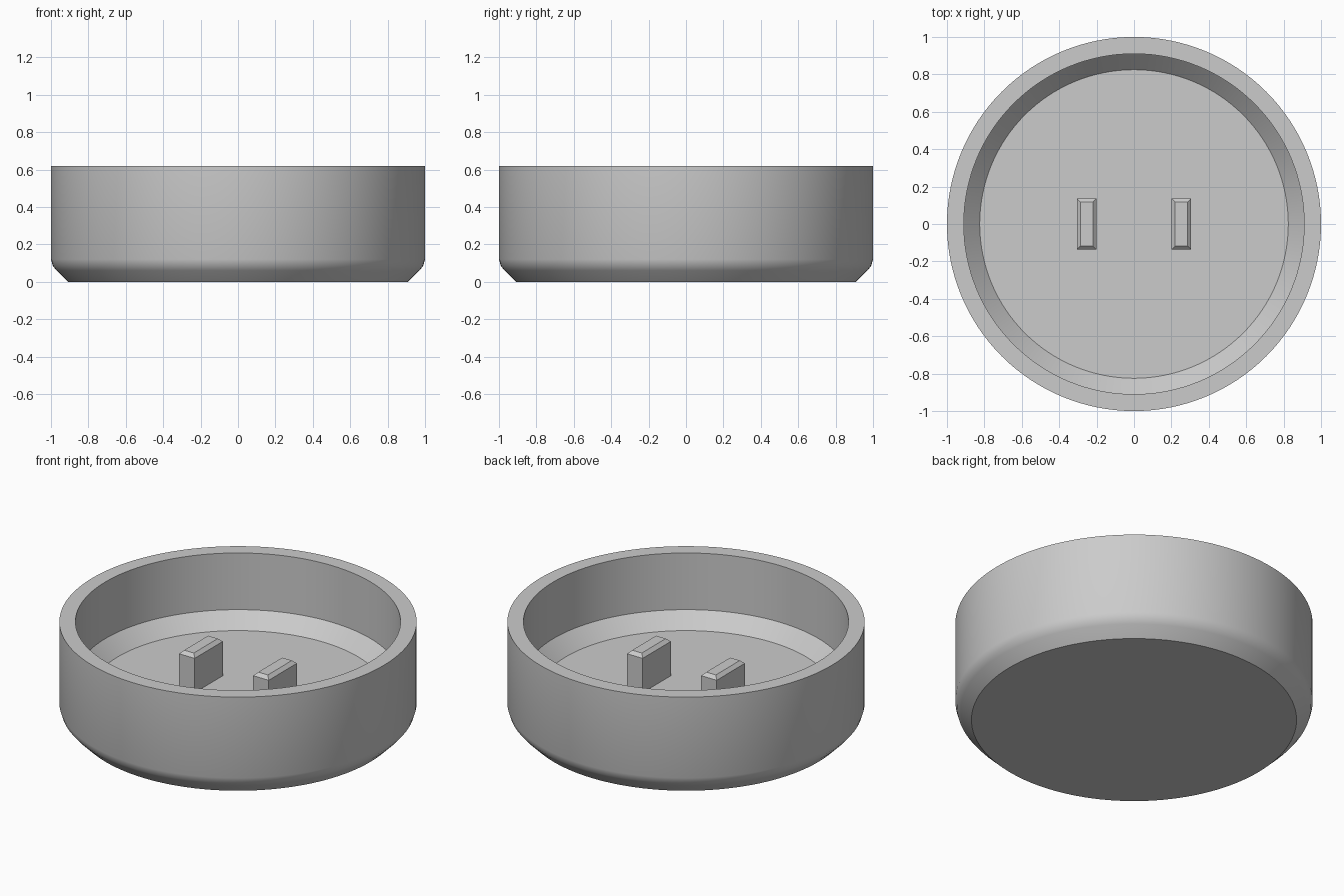
import bpy, bmesh, math
from mathutils import Matrix

cube = bpy.data.objects.get("Cube")
if cube:
    bpy.data.objects.remove(cube, do_unlink=True)

grey = bpy.data.materials.new("plain_grey")
grey.use_nodes = True
colour = (0.6, 0.6, 0.6, 1)
grey.diffuse_color = colour
grey.node_tree.nodes["Principled BSDF"].inputs["Base Color"].default_value = colour


def make_object(name, bm):
    bmesh.ops.recalc_face_normals(bm, faces=bm.faces)
    mesh = bpy.data.meshes.new(name)
    bm.to_mesh(mesh)
    bm.free()
    mesh.materials.append(grey)
    obj = bpy.data.objects.new(name, mesh)
    bpy.context.collection.objects.link(obj)
    return obj


def lathe(name, profile, steps=128):
    """Spin an (radius, height) profile around z and cap both ends."""
    bm = bmesh.new()
    verts = [bm.verts.new((r, 0, z)) for r, z in profile]
    edges = [bm.edges.new(pair) for pair in zip(verts, verts[1:])]
    bmesh.ops.spin(bm, geom=verts + edges, cent=(0, 0, 0), axis=(0, 0, 1),
                   angle=math.tau, steps=steps, use_duplicate=False)
    bmesh.ops.remove_doubles(bm, verts=bm.verts, dist=0.0005)
    bmesh.ops.holes_fill(bm, edges=[e for e in bm.edges if e.is_boundary], sides=0)
    return make_object(name, bm)


# Round dish: softened foot, flat rim, bevelled inner floor
dish = lathe("round_dish", [
    (0.91, 0), (0.97, 0.06), (0.99, 0.085), (1, 0.12), (1, 0.62),
    (0.91, 0.62), (0.91, 0.27), (0.825, 0.18)])
bpy.context.view_layer.objects.active = dish
dish.select_set(True)
bpy.ops.object.shade_smooth_by_angle(angle=math.radians(30))
dish.select_set(False)

# Pair of upright tabs with chamfered tops
FLOOR, TOP = 0.18, 0.412
for side, name in ((-1, "right_tab"), (1, "left_tab")):
    bm = bmesh.new()
    size = Matrix.Diagonal((0.106, 0.274, TOP - FLOOR, 1))
    place = Matrix.Translation((side * 0.253, 0, (FLOOR + TOP) / 2))
    bmesh.ops.create_cube(bm, size=1, matrix=place @ size)
    top_edges = [e for e in bm.edges if all(v.co.z > TOP - 0.01 for v in e.verts)]
    bmesh.ops.bevel(bm, geom=top_edges, offset=0.02, segments=1, affect='EDGES')
    make_object(name, bm)
